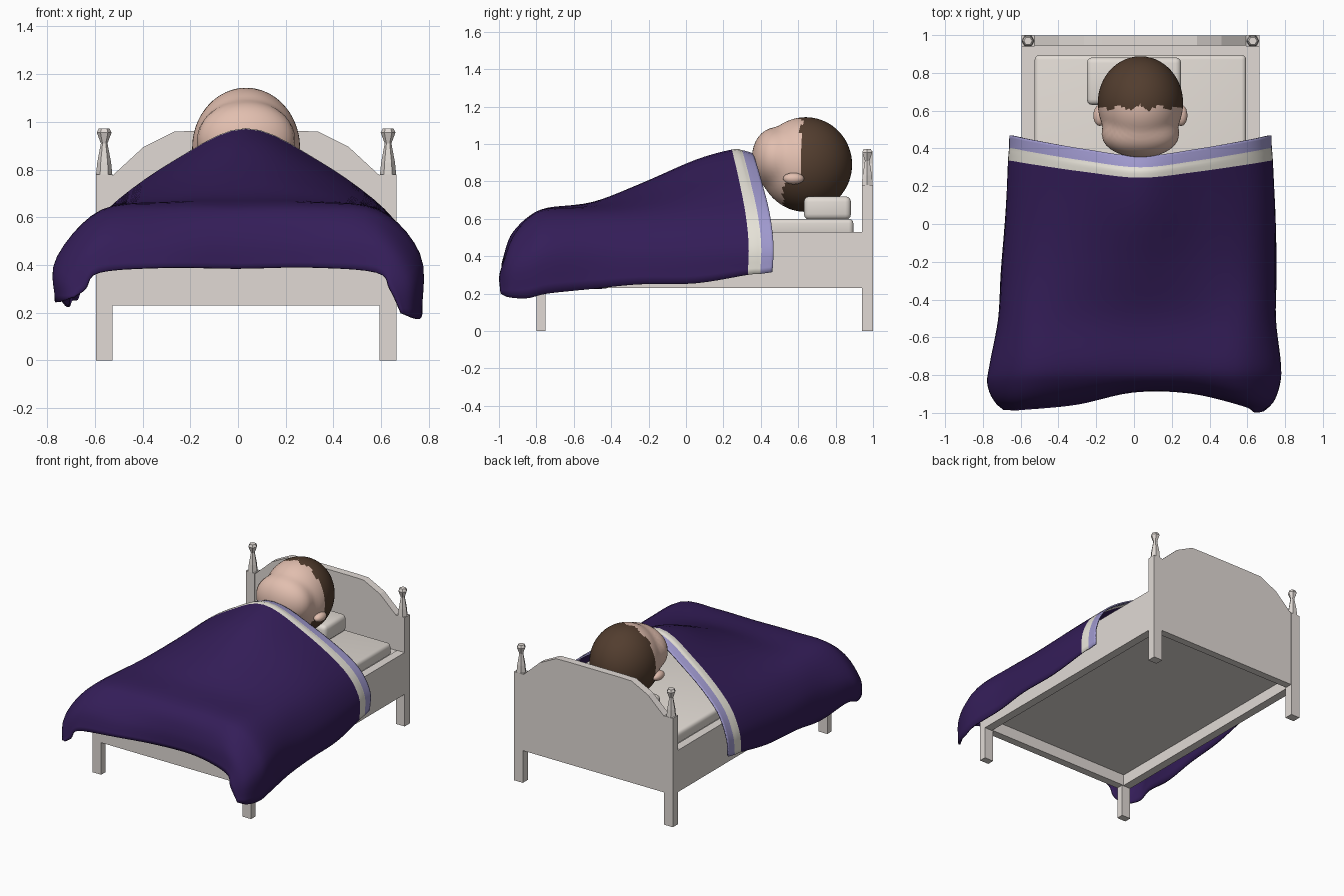
import bpy, bmesh, math
from mathutils import Vector

if "Cube" in bpy.data.objects:
    bpy.data.objects.remove(bpy.data.objects["Cube"])

CX = 0.034  # centre line of bed and sleeper


def mat(name, r, g, b):
    m = bpy.data.materials.new(name)
    m.diffuse_color = (r, g, b, 1)
    m.use_nodes = True
    m.node_tree.nodes["Principled BSDF"].inputs["Base Color"].default_value = m.diffuse_color
    return m


WOOD = mat("pale wood", .75, .70, .665)
LINEN = mat("linen", .76, .71, .66)
PURPLE = mat("deep purple", .034, .0125, .098)
WHITE = mat("cream trim", .82, .79, .71)
LAVENDER = mat("lavender trim", .35, .32, .62)
SKIN = mat("skin", .76, .52, .43)
HAIR = mat("brown hair", .085, .047, .028)


def finish(name, bm, mats, smooth=False):
    bmesh.ops.recalc_face_normals(bm, faces=bm.faces)
    me = bpy.data.meshes.new(name)
    bm.to_mesh(me)
    bm.free()
    for m in mats:
        me.materials.append(m)
    ob = bpy.data.objects.new(name, me)
    bpy.context.collection.objects.link(ob)
    for p in me.polygons:
        p.use_smooth = smooth
    return ob


def box(name, x0, x1, y0, y1, z0, z1, m, bevel=0):
    bm = bmesh.new()
    bmesh.ops.create_cube(bm, size=1)
    for v in bm.verts:
        v.co = Vector(((x0 + x1) / 2 + v.co.x * (x1 - x0), (y0 + y1) / 2 + v.co.y * (y1 - y0),
                       (z0 + z1) / 2 + v.co.z * (z1 - z0)))
    if bevel:
        bmesh.ops.bevel(bm, geom=bm.edges[:], offset=bevel, segments=3, profile=.5, affect='EDGES')
    ob = finish(name, bm, [m])
    if bevel:
        bpy.context.view_layer.objects.active = ob
        ob.select_set(True)
        bpy.ops.object.shade_smooth_by_angle(angle=math.radians(35))
        ob.select_set(False)
    return ob


# Bed frame: rails, slat panel, legs, posts with turned finials
H = 0.63
for s, side in ((-1, "left"), (1, "right")):
    a, b = sorted((CX + s * H, CX + s * (H - .06)))
    box(side + "_rail", a, b, -.80, .95, .23, .53, WOOD)
    a, b = sorted((CX + s * H, CX + s * (H - .07)))
    box(side + "_front_leg", a, b, -.80, -.75, 0, .24, WOOD)
    box(side + "_head_post", a, b, .94, 1.0, 0, .78, WOOD)
    bm = bmesh.new()
    rings = []
    for z, r in ((.78, .034), (.83, .029), (.91, .014), (.955, .031), (.973, .022)):
        rings.append([bm.verts.new((CX + s * (H - .035) + r * math.cos(k * math.pi / 3),
                                    .969 + r * math.sin(k * math.pi / 3), z)) for k in range(6)])
    for p, q in zip(rings, rings[1:]):
        for k in range(6):
            bm.faces.new((p[k], p[(k + 1) % 6], q[(k + 1) % 6], q[k]))
    bm.faces.new(rings[0])
    bm.faces.new(rings[-1])
    finish(side + "_finial", bm, [WOOD])
box("foot_rail", CX - H + .01, CX + H - .01, -.80, -.745, .23, .53, WOOD)
box("slat_panel", CX - H + .04, CX + H - .04, -.76, .96, .31, .525, WOOD)

# Headboard: extruded arched outline
half = [(.57, .23), (.56, .775), (.43, .895), (.30, .96), (.20, .962)]
outline = [(x, z) for x, z in half] + [(-x, z) for x, z in reversed(half)]
bm = bmesh.new()
face = bm.faces.new([bm.verts.new((CX + x, .945, z)) for x, z in outline])
ext = bmesh.ops.extrude_face_region(bm, geom=[face])
bmesh.ops.translate(bm, verts=[g for g in ext["geom"] if isinstance(g, bmesh.types.BMVert)], vec=(0, .053, 0))
finish("headboard", bm, [WOOD])

# Bedding
box("mattress", CX - .56, CX + .56, -.74, .895, .50, .60, LINEN, .025)
box("pillow", -.25, .25, .63, .882, .595, .72, LINEN, .03)

# Sleeper's head: skull and face volumes blended into one skin
SKULL = Vector((CX, .64, .89))


def volume(p, c, r, n):
    return sum(abs((p[i] - c[i]) / r[i]) ** n for i in range(3)) ** (1 / n) - 1


def head_field(p):
    a = volume(p, SKULL, (.226, .248, .253), 2)
    b = volume(p, (CX, .475, .925), (.205, .122, .160), 2.05)
    return -math.log(math.exp(-22 * a) + math.exp(-22 * b)) / 22


bm = bmesh.new()
bmesh.ops.create_uvsphere(bm, u_segments=56, v_segments=36, radius=1)
for v in bm.verts:
    lo, hi = .1, .5
    for _ in range(16):
        t = (lo + hi) / 2
        lo, hi = (t, hi) if head_field(SKULL + v.co * t) < 0 else (lo, t)
    v.co = SKULL + v.co * lo
for f in bm.faces:  # hairline: jagged over the brow, further forward below the ears
    c = f.calc_center_median()
    f.material_index = int(c.y > (.615 + .012 * math.sin(c.x * 60) if c.z > .79 else .52))
finish("head", bm, [SKIN, HAIR], True)

for s, side in ((-1, "left"), (1, "right")):
    bm = bmesh.new()
    bmesh.ops.create_uvsphere(bm, u_segments=20, v_segments=12, radius=1)
    for v in bm.verts:
        v.co = Vector((CX + s * .215 + v.co.x * .034, .575 + v.co.y * .056, .815 + v.co.z * .031))
    finish(side + "_ear", bm, [SKIN], True)

# Blanket: each row gives centre y, edge y, heights of ridge / slope / shoulder,
# then x and z of the hanging side and of the hem
ROWS = [
    (.36, .468, .950, .825, .635, .685, .46, .690, .315),
    (.300, .402, .967, .835, .635, .685, .46, .695, .305),
    (.245, .335, .970, .838, .635, .69, .46, .70, .30),
    (.05, .05, .915, .80, .63, .70, .45, .715, .255),
    (-.25, -.25, .785, .73, .625, .71, .45, .73, .25),
    (-.50, -.50, .690, .675, .63, .72, .46, .735, .225),
    (-.74, -.74, .657, .657, .63, .755, .45, .765, .20),
    (-.83, -.85, .605, .605, .59, .76, .41, .765, .175),
    (-.872, -.95, .50, .50, .50, .72, .36, .735, .18),
    (-.880, -.998, .385, .390, .37, .64, .30, .69, .20),
]


def row_points(i, r):
    ym, ye, z0, z1, z2, xs, zs, xh, zh = r
    cx = CX - .009 * max(0, min(i - 3, 4))  # foot end hangs slightly to the left
    foot = i > 6
    pts = []
    for s in (-1, 1):
        lift = .07 if s < 0 and i > 5 else 0
        tm, ts = (.35, .8) if not foot else (.65, .88) if s < 0 else (.15, .72)
        pts.append([Vector((cx + s * x, ym + (ye - ym) * t, z)) for x, t, z in
                    ((0, .1 * foot, z0), (.3, tm, z1), (.58, ts, z2),
                     (xs, 1 if s > 0 or not foot else .9, zs), (xh, .95 if s > 0 else .88, zh + lift))])
    return pts[0][:0:-1] + pts[1]


def spline(p, n):
    """Smooth curve through the points, n steps per span."""
    e = [p[0] * 2 - p[1]] + p + [p[-1] * 2 - p[-2]]
    out = []
    for i in range(len(p) - 1):
        a, b, c, d = e[i:i + 4]
        for k in range(n):
            t = k / n
            out.append(.5 * (2 * b + (c - a) * t + (2 * a - 5 * b + 4 * c - d) * t * t
                             + (3 * b - a - 3 * c + d) * t ** 3))
    return out + [p[-1]]


N = 5
net = [spline(row_points(i, r), N) for i, r in enumerate(ROWS)]
cols = [spline(list(c), N) for c in zip(*net)]
bm = bmesh.new()
grid = [[bm.verts.new(v) for v in c] for c in cols]
for i in range(len(grid) - 1):
    for j in range(len(grid[0]) - 1):
        f = bm.faces.new((grid[i][j], grid[i][j + 1], grid[i + 1][j + 1], grid[i + 1][j]))
        f.material_index = min(j // N, 2)
blanket = finish("blanket", bm, [LAVENDER, WHITE, PURPLE], True)
# keep the outside facing up, then thicken inward
if sum(p.normal.z for p in blanket.data.polygons) < 0:
    blanket.data.flip_normals()
sol = blanket.modifiers.new("thickness", 'SOLIDIFY')
sol.thickness = .01
sol.offset = -1
